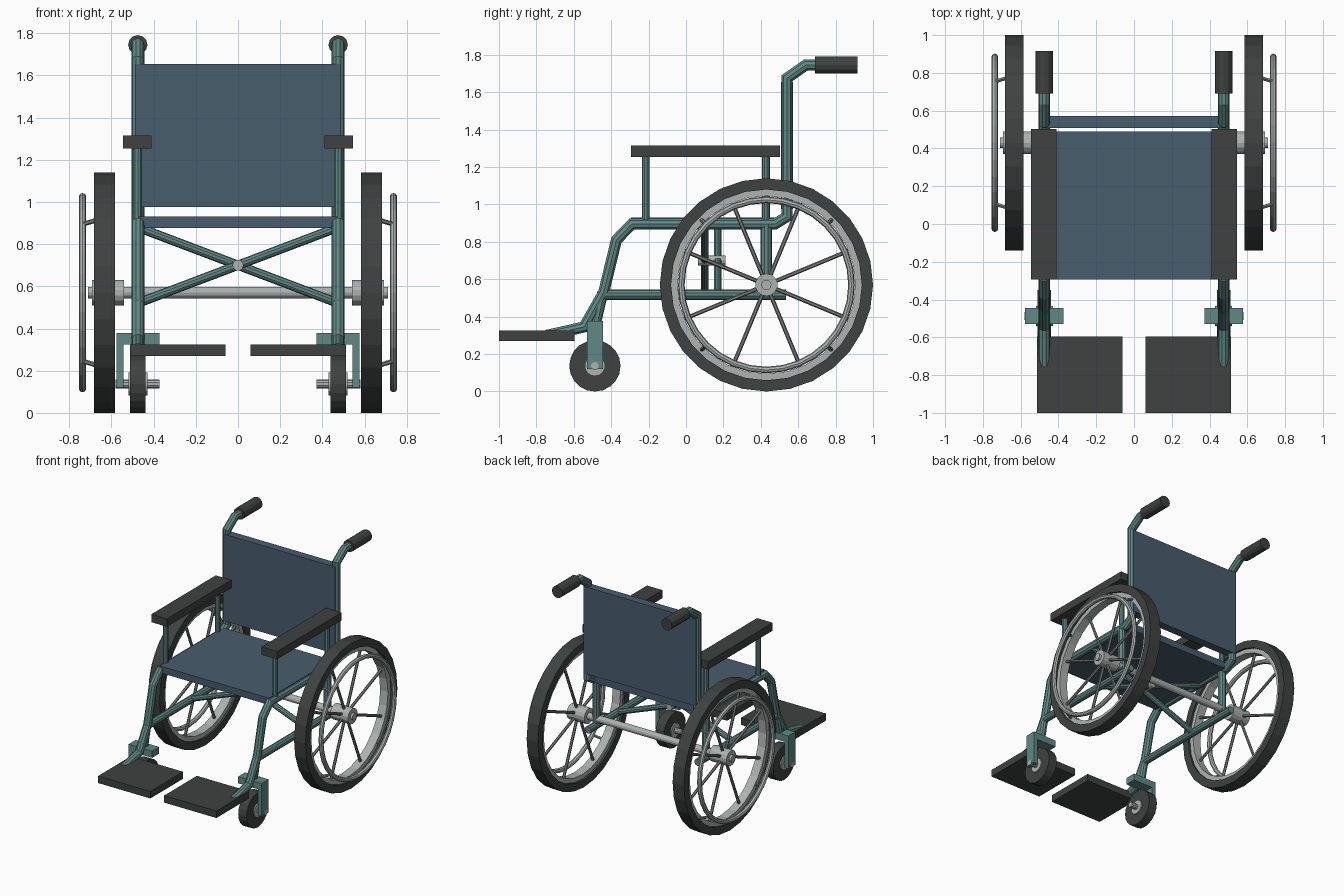
import bpy, bmesh, math
from mathutils import Matrix, Vector

if "Cube" in bpy.data.objects:
    bpy.data.objects.remove(bpy.data.objects["Cube"])


def material(name, rgb):
    m = bpy.data.materials.new(name)
    m.diffuse_color = (*rgb, 1)
    m.use_nodes = True
    m.node_tree.nodes["Principled BSDF"].inputs["Base Color"].default_value = m.diffuse_color
    return m


TEAL = material("teal_paint", (0.115, 0.25, 0.235))
BLUE = material("blue_fabric", (0.065, 0.11, 0.155))
DARK = material("dark_rubber", (0.05, 0.054, 0.054))
METAL = material("light_metal", (0.42, 0.45, 0.44))
SPOKE = material("spoke_metal", (0.2, 0.215, 0.21))


def finish(name, bm, mat):
    bmesh.ops.recalc_face_normals(bm, faces=bm.faces)
    me = bpy.data.meshes.new(name)
    bm.to_mesh(me)
    bm.free()
    me.materials.append(mat)
    ob = bpy.data.objects.new(name, me)
    bpy.context.collection.objects.link(ob)
    return ob


def box(name, x, y, z, mat):
    """Box from (min, max) ranges."""
    bm = bmesh.new()
    size = [abs(r[1] - r[0]) for r in (x, y, z)]
    mid = Vector([(r[0] + r[1]) / 2 for r in (x, y, z)])
    bmesh.ops.create_cube(bm, size=1, matrix=Matrix.Translation(mid) @ Matrix.Diagonal((*size, 1)))
    return finish(name, bm, mat)


def add_rod(bm, a, b, r, n):
    a, b = Vector(a), Vector(b)
    d = b - a
    rot = d.to_track_quat('Z', 'Y').to_matrix().to_4x4()
    bmesh.ops.create_cone(bm, cap_ends=True, segments=n, radius1=r, radius2=r, depth=d.length,
                          matrix=Matrix.Translation((a + b) / 2) @ rot)


def rods(name, pairs, r, mat, n=10):
    bm = bmesh.new()
    for a, b in pairs:
        add_rod(bm, a, b, r, n)
    return finish(name, bm, mat)


def ring(name, profile, centre, n, mat):
    """Closed (x, radius) profile revolved around a sideways axis."""
    bm = bmesh.new()
    loops = []
    for i in range(n):
        t = 2 * math.pi * i / n
        loops.append([bm.verts.new((centre[0] + x, centre[1] + r * math.sin(t), centre[2] + r * math.cos(t)))
                      for x, r in profile])
    k = len(profile)
    for i in range(n):
        p, q = loops[i], loops[(i + 1) % n]
        for j in range(k):
            bm.faces.new((p[j], p[(j + 1) % k], q[(j + 1) % k], q[j]))
    return finish(name, bm, mat)


def square(w, r0, r1):
    return [(-w, r0), (w, r0), (w, r1), (-w, r1)]


def tube(name, x, path, r, mat, n=10):
    """Bent tube in a plane of constant x, mitred at each corner."""
    bm = bmesh.new()
    pts = [Vector((0, y, z)) for y, z in path]
    loops = []
    for i, p in enumerate(pts):
        d0 = (p - pts[max(i - 1, 0)]).normalized()
        d1 = (pts[min(i + 1, len(pts) - 1)] - p).normalized()
        d = (d0 + d1).normalized()
        ref = d1 if d1.length else d0
        side = Vector((0, -d.z, d.y)) / max(0.5, d.dot(ref))
        loops.append([bm.verts.new(p + Vector((x + r * math.cos(2 * math.pi * k / n), 0, 0))
                                   + side * r * math.sin(2 * math.pi * k / n)) for k in range(n)])
    for a, b in zip(loops, loops[1:]):
        for k in range(n):
            bm.faces.new((a[k], a[(k + 1) % n], b[(k + 1) % n], b[k]))
    bm.faces.new(loops[0])
    bm.faces.new(loops[-1])
    return finish(name, bm, mat)


# Fabric panels
box("seat", (-0.475, 0.475), (-0.295, 0.49), (0.877, 0.93), BLUE)
box("backrest", (-0.487, 0.487), (0.507, 0.572), (0.975, 1.655), BLUE)

# Folding cross brace, pivot and rear axle
rods("cross_brace_front", [((-0.475, 0.1, 0.52), (0.475, 0.1, 0.88))], 0.022, TEAL)
rods("cross_brace_rear", [((0.475, 0.17, 0.52), (-0.475, 0.17, 0.88))], 0.022, TEAL)
rods("brace_pivot", [((0, 0.065, 0.7), (0, 0.21, 0.7))], 0.026, METAL, 12)
WY, WZ = 0.43, 0.57
rods("rear_axle", [((-0.71, WY, WZ), (0.71, WY, WZ))], 0.027, METAL, 12)

for s, side in ((-1, "left"), (1, "right")):
    X = s * 0.475

    # Frame: one bent tube from push handle to footrest, plus rails and posts
    tube("main_frame_" + side, X,
         [(0.74, 1.745), (0.64, 1.745), (0.54, 1.675), (0.54, 0.935), (0.475, 0.895), (-0.29, 0.895),
          (-0.372, 0.81), (-0.44, 0.53), (-0.545, 0.345), (-0.745, 0.3)], 0.031, TEAL)
    rods("push_grip_" + side, [((X, 0.69, 1.745), (X, 0.917, 1.745))], 0.046, DARK, 12)
    rods("lower_rail_" + side, [((X, -0.44, 0.518), (X, 0.535, 0.518))], 0.028, TEAL)
    rods("axle_post_" + side, [((X, WY, 0.9), (X, WY, 0.54))], 0.031, TEAL)
    rods("caster_stem_" + side, [((X, -0.445, 0.53), (X, -0.487, 0.35))], 0.029, TEAL)

    # Armrest and its posts
    rods("armrest_posts_" + side, [((X, y, 0.89), (X, y, 1.26)) for y in (-0.215, 0.427)], 0.021, TEAL)
    box("armrest_" + side, (s * 0.41, s * 0.545), (-0.295, 0.503), (1.253, 1.315), DARK)

    # Footplate
    box("footplate_" + side, (s * 0.06, s * 0.513), (-1.0, -0.595), (0.27, 0.325), DARK)

    # Caster wheel with one-sided fork
    cy, cz = -0.487, 0.137
    ring("caster_tyre_" + side, square(0.036, 0.05, 0.137), (X, cy, cz), 20, DARK)
    rods("caster_hub_" + side, [((X - 0.045, cy, cz), (X + 0.045, cy, cz))], 0.055, METAL, 14)
    rods("caster_axle_" + side, [((X - 0.102, cy, cz), (X + 0.106, cy, cz))] if s > 0 else
         [((X - 0.106, cy, cz), (X + 0.102, cy, cz))], 0.021, METAL)
    box("fork_crown_" + side, (X - 0.102, X + 0.102), (-0.53, -0.444), (0.325, 0.378), TEAL)
    box("fork_blade_" + side, (s * 0.543, s * 0.577), (-0.53, -0.444), (0.12, 0.378), TEAL)

    # Large wheel
    wx = s * 0.633
    c = (wx, WY, WZ)
    ring("wheel_tyre_" + side, square(0.049, 0.51, 0.57), c, 28, DARK)
    ring("wheel_rim_" + side, square(0.034, 0.475, 0.515), c, 28, METAL)
    rods("wheel_hub_" + side, [((s * 0.54, WY, WZ), (s * 0.693, WY, WZ))], 0.06, METAL, 14)

    def polar(x, r, deg):
        a = math.radians(deg)
        return (x, WY + r * math.cos(a), WZ + r * math.sin(a))

    rods("wheel_spokes_" + side, [(polar(wx, 0.04, a), polar(wx, 0.485, a))
                                  for a in [22.5 + 45 * i for i in range(8)]], 0.011, SPOKE, 6)

    # Push rim and the short stubs holding it
    circle = [(0.0175 * math.cos(math.pi * k / 4), 0.455 + 0.0175 * math.sin(math.pi * k / 4)) for k in range(8)]
    ring("push_rim_" + side, circle, (s * 0.737, WY, WZ), 32, METAL)
    rods("push_rim_stubs_" + side, [(polar(s * 0.65, 0.495, a), polar(s * 0.737, 0.458, a))
                                    for a in (45, 135, 225, 315)], 0.011, SPOKE, 6)
